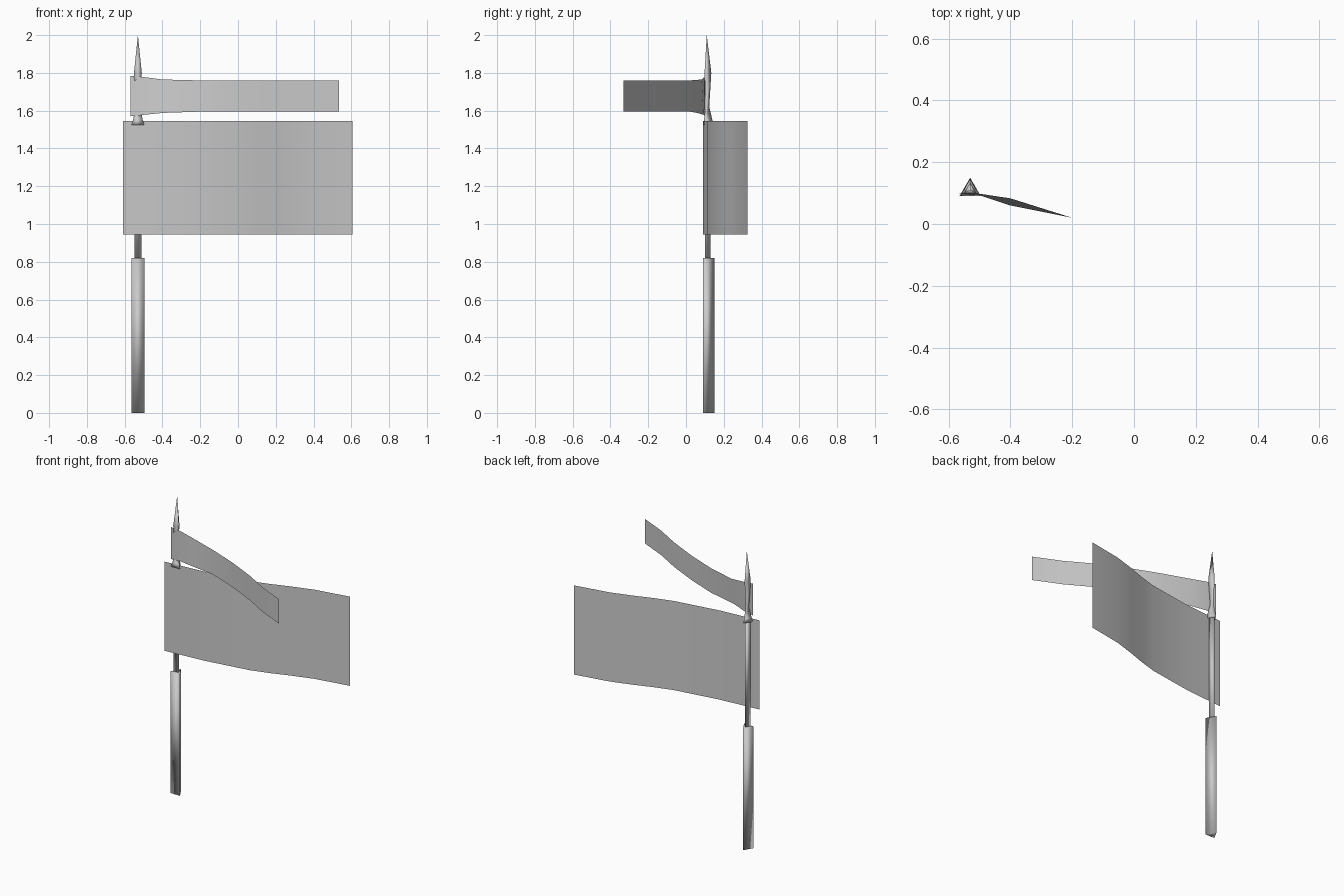
import bpy, bmesh, math

cube = bpy.data.objects.get("Cube")
if cube:
    bpy.data.objects.remove(cube, do_unlink=True)

GREY = (0.6, 0.6, 0.6, 1)
grey = bpy.data.materials.new("plain_grey")
grey.use_nodes = True
grey.diffuse_color = GREY
grey.node_tree.nodes["Principled BSDF"].inputs["Base Color"].default_value = GREY

POLE_X, POLE_Y = -0.53, 0.11


def finish(name, bm, smooth_angle):
    mesh = bpy.data.meshes.new(name)
    bm.to_mesh(mesh)
    bm.free()
    mesh.materials.append(grey)
    obj = bpy.data.objects.new(name, mesh)
    bpy.context.collection.objects.link(obj)
    bpy.ops.object.select_all(action='DESELECT')
    obj.select_set(True)
    bpy.context.view_layer.objects.active = obj
    bpy.ops.object.shade_smooth_by_angle(angle=math.radians(smooth_angle))
    return obj


def three_sided(name, profile):
    """Stack triangular rings of (radius, height), one corner facing back."""
    bm = bmesh.new()
    rings = []
    for radius, z in profile:
        angles = [math.pi / 2 + i * math.tau / 3 for i in range(3)]
        rings.append([bm.verts.new((POLE_X + radius * math.cos(a),
                                    POLE_Y + radius * math.sin(a), z)) for a in angles])
    for low, high in zip(rings, rings[1:]):
        for i in range(3):
            j = (i + 1) % 3
            bm.faces.new((low[i], low[j], high[j], high[i]))
    bm.faces.new(rings[0][::-1])
    bm.faces.new(rings[-1])
    bmesh.ops.remove_doubles(bm, verts=bm.verts, dist=0.0001)
    bmesh.ops.recalc_face_normals(bm, faces=bm.faces)
    return finish(name, bm, 130)


def cloth(name, bottom, top):
    """Join two edge paths into a thin hanging sheet."""
    bm = bmesh.new()
    lows = [bm.verts.new(p) for p in bottom]
    highs = [bm.verts.new(p) for p in top]
    for i in range(len(lows) - 1):
        bm.faces.new((lows[i], lows[i + 1], highs[i + 1], highs[i]))
    return finish(name, bm, 60)


# Pole: thick grip, thin shaft and spear tip with a flared socket
three_sided("grip", [(0.04, 0), (0.04, 0.82)])
three_sided("shaft", [(0.021, 0.8), (0.021, 1.53)])
three_sided("spear_tip", [(0.038, 1.525), (0.03, 1.55), (0.013, 1.62),
                          (0.024, 1.8), (0.0, 2.0)])

# Large flag, waving backward
wave = [(-0.61, 0.09), (-0.33, 0.112), (-0.02, 0.16), (0.1, 0.195),
        (0.22, 0.237), (0.37, 0.283), (0.605, 0.325)]
cloth("flag", [(x, y, 0.945) for x, y in wave], [(x, y, 1.545) for x, y in wave])

# Narrow streamer, twisted and flared beside the pole, waving forward
tail = [(-0.2, 0.02), (0, -0.06), (0.2, -0.157), (0.36, -0.25), (0.535, -0.33)]
cloth("streamer",
      [(-0.57, 0.1, 1.57), (-0.5, 0.093, 1.578), (-0.4, 0.06, 1.588)]
      + [(x, y, 1.595) for x, y in tail],
      [(-0.57, 0.1, 1.785), (-0.5, 0.098, 1.778), (-0.4, 0.083, 1.765)]
      + [(x, y, 1.76) for x, y in tail])
